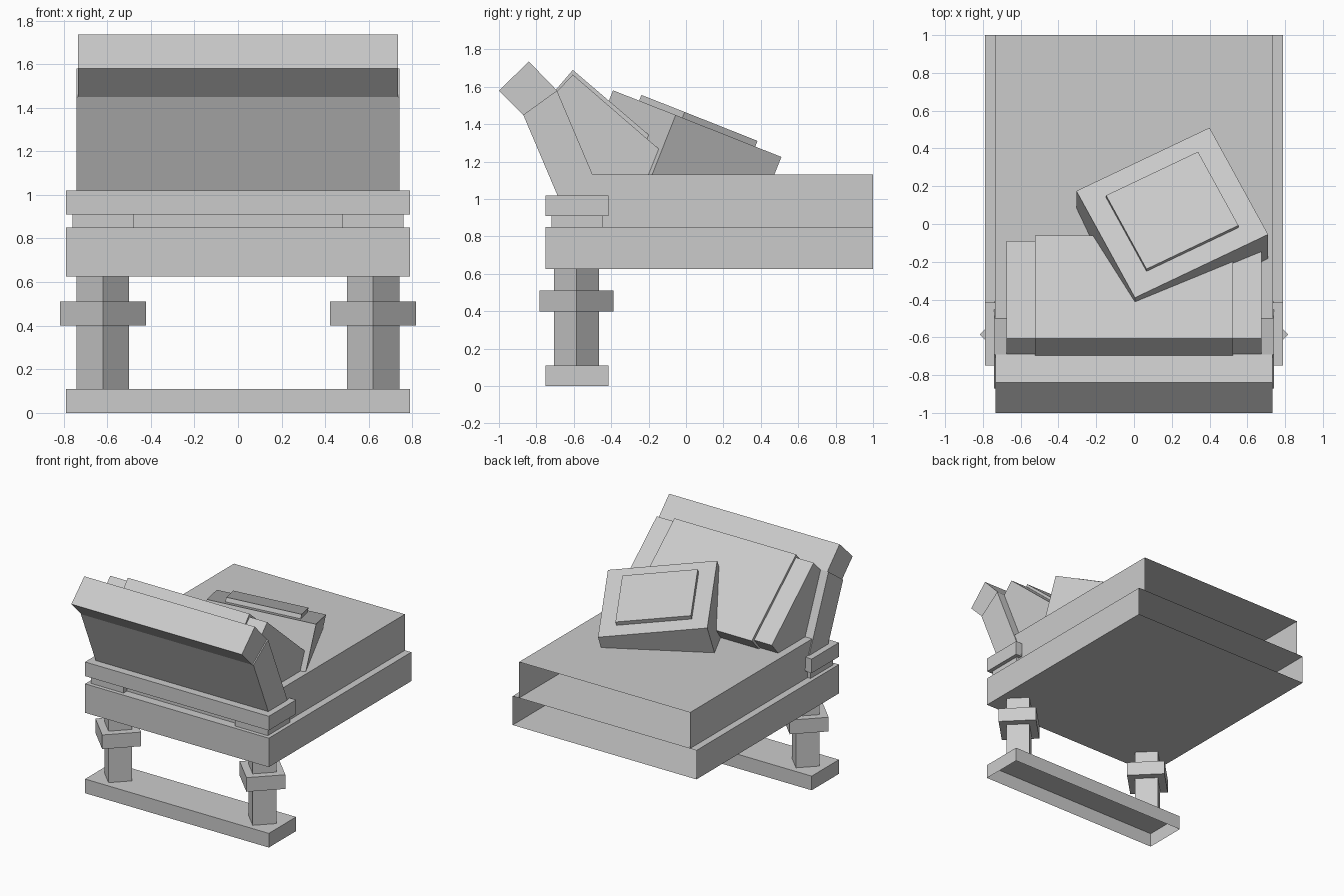
import bpy, math
from mathutils import Vector

if "Cube" in bpy.data.objects:
    bpy.data.objects.remove(bpy.data.objects["Cube"])


def mesh_object(name, verts, faces):
    mesh = bpy.data.meshes.new(name)
    mesh.from_pydata([tuple(v) for v in verts], [], faces)
    obj = bpy.data.objects.new(name, mesh)
    bpy.context.collection.objects.link(obj)
    return obj


def prism(name, base, top, skip=()):
    """Join two matching loops; base is counter-clockwise seen from the top.
    Face order: sides 0..n-1, then base 'base' and cap 'top'."""
    n = len(base)
    faces = [(i, (i + 1) % n, n + (i + 1) % n, n + i) for i in range(n) if i not in skip]
    if 'base' not in skip:
        faces.append(tuple(reversed(range(n))))
    if 'top' not in skip:
        faces.append(tuple(range(n, 2 * n)))
    return mesh_object(name, list(base) + list(top), faces)


def box(name, x0, x1, y0, y1, z0, z1, skip=()):
    # side order: front, right, back, left
    loop = [(x0, y0), (x1, y0), (x1, y1), (x0, y1)]
    return prism(name, [(x, y, z0) for x, y in loop], [(x, y, z1) for x, y in loop], skip)


def diamond_post(name, x, y, r, z0, z1):
    loop = [(x, y - r), (x + r, y), (x, y + r), (x - r, y)]
    return prism(name, [(a, b, z0) for a, b in loop], [(a, b, z1) for a, b in loop])


def side_profile(name, half, pts):
    # counter-clockwise (y, z) profile extruded across x
    return prism(name, [(-half, y, z) for y, z in pts], [(half, y, z) for y, z in pts])


# Foot runner (open underneath), bed frame and mattress (open at the cut end)
box("foot_runner", -0.79, 0.79, -0.75, -0.415, 0, 0.11, skip=('base',))
box("bed_frame", -0.79, 0.79, -0.75, 1.0, 0.625, 0.85, skip=(2,))
box("mattress", -0.735, 0.735, -0.68, 1.0, 0.85, 1.13, skip=(2, 'base'))

# Legs, collars and rail spacers on both sides
for side, s in (("left", -1), ("right", 1)):
    diamond_post(side + "_leg", s * 0.62, -0.585, 0.12, 0.11, 0.625)
    diamond_post(side + "_leg_collar", s * 0.62, -0.585, 0.197, 0.40, 0.51)
    a, b = sorted((s * 0.48, s * 0.76))
    box(side + "_rail_spacer", a, b, -0.72, -0.445, 0.85, 0.91)

# Headboard rail, leaning panel and top roll
box("headboard_rail", -0.79, 0.79, -0.75, -0.415, 0.91, 1.02)
side_profile("headboard_panel", 0.742,
             [(-0.645, 0.92), (-0.41, 0.92), (-0.69, 1.58), (-0.87, 1.45)])
side_profile("headboard_roll", 0.733,
             [(-0.87, 1.45), (-0.69, 1.58), (-0.84, 1.735), (-1.0, 1.58)])

# Large pillow with raised centre band
side_profile("large_pillow", 0.675,
             [(-0.51, 1.13), (-0.167, 1.13), (-0.09, 1.22), (-0.605, 1.665), (-0.69, 1.575)])
side_profile("large_pillow_band", 0.523,
             [(-0.51, 1.13), (-0.147, 1.13), (-0.06, 1.225), (-0.605, 1.69), (-0.695, 1.585)])

# Small pillow, turned and tilted, resting on the mattress
B, C = Vector((0.40, 0.51, 1.225)), Vector((0.71, -0.055, 1.449))
A = Vector((-0.305, 0.175, 1.357))
D = A + C - B
top = [D, C, B, A]
normal = (C - D).cross(B - C).normalized()
base = [p - normal * ((p.z - 1.13) / normal.z) for p in top]
prism("small_pillow", base, top)

# Raised patch on the small pillow
centre = (A + C) / 2
patch = [centre + (p - centre) * 0.69 for p in top]
prism("small_pillow_patch", patch, [p + normal * 0.033 for p in patch])
